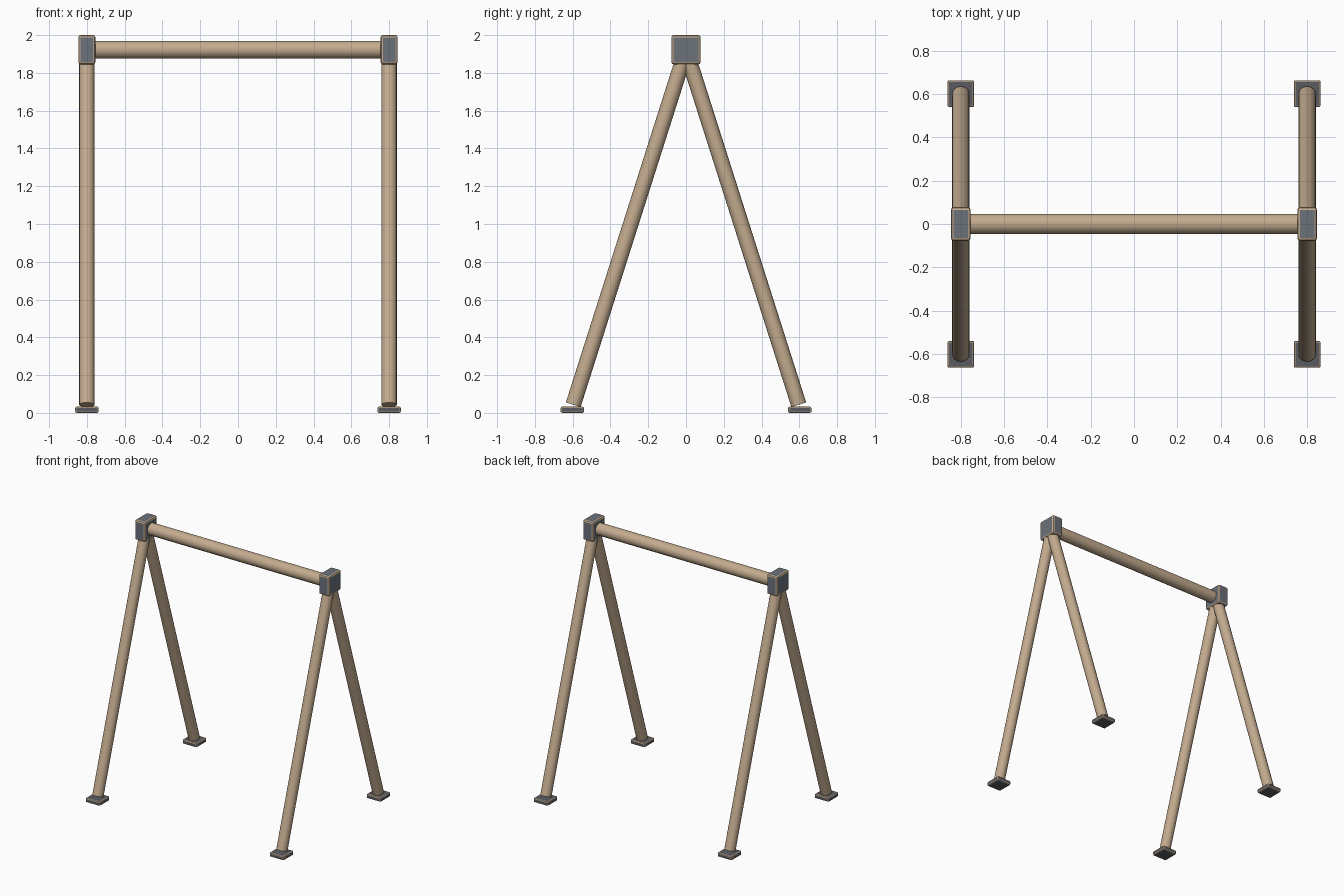
import bpy
from mathutils import Vector

if "Cube" in bpy.data.objects:
    bpy.data.objects.remove(bpy.data.objects["Cube"])


def material(name, rgb):
    m = bpy.data.materials.new(name)
    m.diffuse_color = (*rgb, 1)
    m.use_nodes = True
    m.node_tree.nodes["Principled BSDF"].inputs["Base Color"].default_value = m.diffuse_color
    return m


WOOD = material("light_wood", (0.55, 0.41, 0.275))
METAL = material("grey_metal", (0.15, 0.165, 0.195))
DARK = material("dark_metal", (0.10, 0.105, 0.12))


def pole(name, start, end, radius):
    """Round wooden pole between two points."""
    start, end = Vector(start), Vector(end)
    axis = end - start
    bpy.ops.mesh.primitive_cylinder_add(
        vertices=16, radius=radius, depth=axis.length, location=(start + end) / 2,
        rotation=axis.to_track_quat('Z', 'Y').to_euler())
    ob = bpy.context.object
    ob.name = name
    ob.data.materials.append(WOOD)
    bpy.ops.object.shade_smooth_by_angle()


def block(name, center, size, bevel, mat):
    """Metal block whose rounded edges are wood coloured."""
    bpy.ops.mesh.primitive_cube_add(size=1, location=center)
    ob = bpy.context.object
    ob.name = name
    ob.scale = size
    bpy.ops.object.transform_apply(location=False, rotation=False, scale=True)
    ob.data.materials.append(mat)
    ob.data.materials.append(WOOD)
    mod = ob.modifiers.new("rounded_edges", 'BEVEL')
    mod.width = bevel
    mod.segments = 2
    mod.material = 1


# Top beam
pole("top_beam", (-0.8, 0, 1.923), (0.8, 0, 1.923), 0.047)

for side, x in (("left", -0.8), ("right", 0.8)):
    # Corner bracket joining the beam and the legs
    block(f"{side}_bracket", (x, 0, 1.9225), (0.09, 0.155, 0.155), 0.012, METAL)
    for end, s in (("front", -1), ("back", 1)):
        # Splayed leg and its foot plate
        pole(f"{end}_{side}_leg", (x, s * 0.597, 0.043), (x, 0, 1.92), 0.041)
        block(f"{end}_{side}_foot", (x, s * 0.602, 0.0165), (0.124, 0.124, 0.033), 0.008, DARK)
